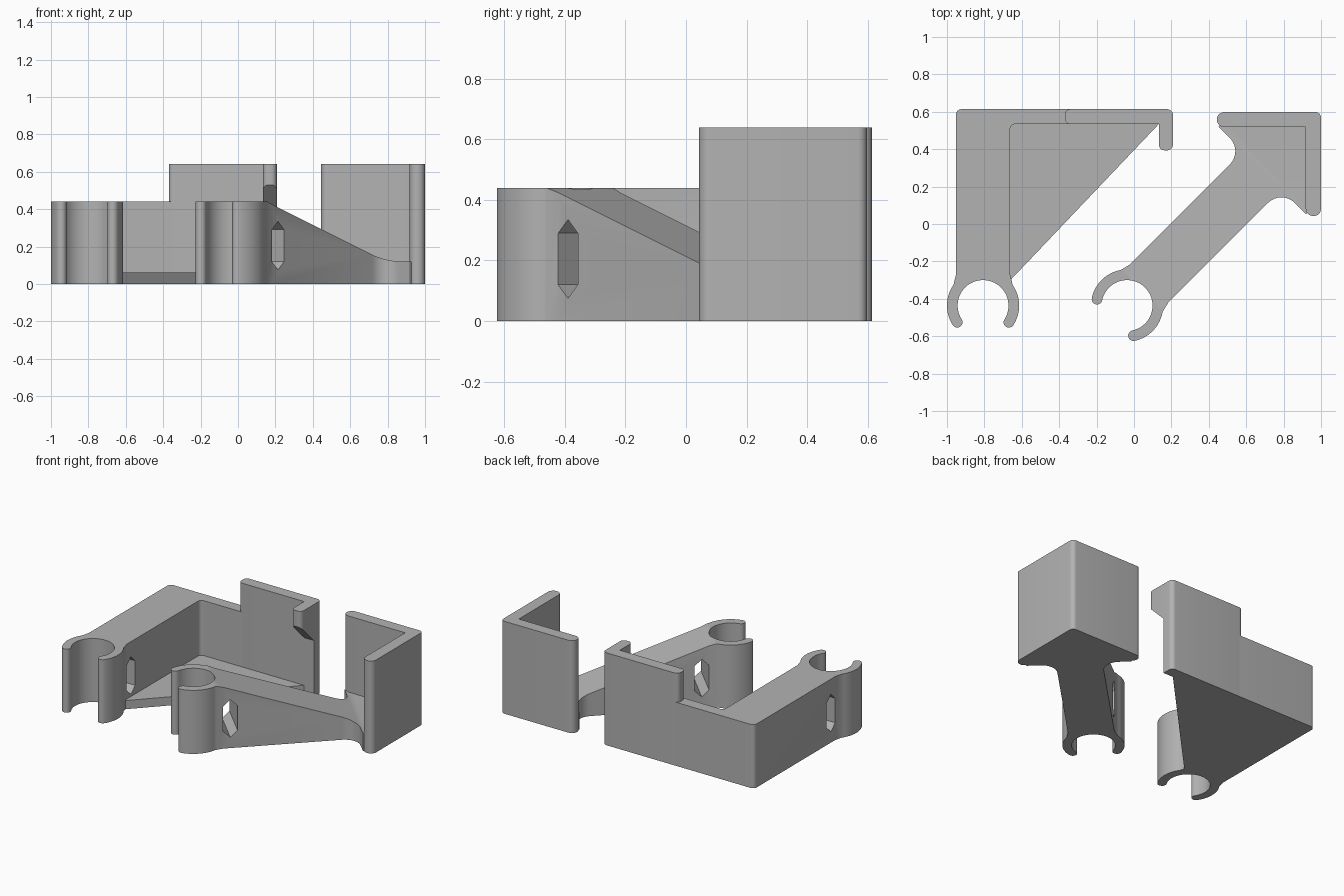
import bpy, bmesh, math
from mathutils import Vector, Matrix

if "Cube" in bpy.data.objects:
    bpy.data.objects.remove(bpy.data.objects["Cube"])

# One matte grey plastic
grey = bpy.data.materials.new("grey_plastic")
grey.use_nodes = True
GREY = (0.45, 0.45, 0.45, 1)
grey.diffuse_color = GREY
grey.node_tree.nodes["Principled BSDF"].inputs["Base Color"].default_value = GREY

OUTER, INNER = 0.193, 0.136   # clip ring radii
HALF = 0.145                  # half width of the arms
LOW, TALL = 0.44, 0.64        # heights of arms and walls
TIP = 33                      # degrees the clip jaws wrap below its centre


def arc(cx, cy, r, a0, a1, n):
    angles = [math.radians(a0 + (a1 - a0) * i / n) for i in range(n + 1)]
    return [Vector((cx + r * math.cos(a), cy + r * math.sin(a))) for a in angles]


def rounded(corners, n=8):
    """Outline from (x, y, radius) corners, each filleted by its radius."""
    pts = [Vector(c[:2]) for c in corners]
    out = []
    for i, c in enumerate(corners):
        p, r = pts[i], c[2]
        if not r:
            out.append(p)
            continue
        u = (pts[i - 1] - p).normalized()
        v = (pts[(i + 1) % len(pts)] - p).normalized()
        half = u.angle(v) / 2
        centre = p + (u + v).normalized() * r / math.sin(half)
        reach = r / math.tan(half)
        a = (p + u * reach - centre).normalized()
        b = (p + v * reach - centre).normalized()
        out += [centre + a.slerp(b, k / n) * r for k in range(n + 1)]
    return out


def clip_outline(arm):
    """Open ring around the origin, with an arm outline leaving along +y."""
    mid, cap = (OUTER + INNER) / 2, (OUTER - INNER) / 2
    left, right = 180 + TIP, -TIP

    def jaw_end(a, start):
        c = arc(0, 0, mid, a, a, 1)[0]
        return arc(c.x, c.y, cap, start, start - 180, 8)[1:-1]

    return (arc(0, 0, OUTER, left, 145, 14) + rounded(arm)
            + arc(0, 0, OUTER, 35, right, 14) + jaw_end(right, right)
            + arc(0, 0, INNER, right, left, 40) + jaw_end(left, left + 180))


def extrude(name, outline, z0, z1, cuts=(), top=None, bottom=None, place=None):
    """Prism from an outline; top and bottom may reshape z as a function of y."""
    bm = bmesh.new()
    base = bm.faces.new([bm.verts.new((p.x, p.y, z0)) for p in outline])
    res = bmesh.ops.extrude_face_region(bm, geom=[base])
    for v in [g for g in res["geom"] if isinstance(g, bmesh.types.BMVert)]:
        v.co.z = z1
    for y in cuts:
        bmesh.ops.bisect_plane(bm, geom=bm.verts[:] + bm.edges[:] + bm.faces[:],
                               plane_co=(0, y, 0), plane_no=(0, 1, 0))
    for v in bm.verts:
        if top and v.co.z > z1 - 0.001:
            v.co.z = top(v.co.y)
        elif bottom and v.co.z < z0 + 0.001:
            v.co.z = bottom(v.co.y)
    bmesh.ops.recalc_face_normals(bm, faces=bm.faces[:])
    mesh = bpy.data.meshes.new(name)
    bm.to_mesh(mesh)
    bm.free()
    if place:
        mesh.transform(place)
    mesh.materials.append(grey)
    obj = bpy.data.objects.new(name, mesh)
    bpy.context.collection.objects.link(obj)
    return obj


def activate(obj):
    bpy.ops.object.select_all(action='DESELECT')
    obj.select_set(True)
    bpy.context.view_layer.objects.active = obj


def cut_tie_slot(obj, place):
    """Pointed slot running across the arm just behind the clip."""
    y, w = 0.21, 0.046
    shape = [Vector(p) for p in ((y, 0.075), (y + w, 0.12), (y + w, 0.29),
                                 (y, 0.335), (y - w, 0.29), (y - w, 0.12))]
    # prism axis z becomes x; outline becomes (y, z)
    turn = Matrix(((0, 0, 1, 0), (1, 0, 0, 0), (0, 1, 0, 0), (0, 0, 0, 1)))
    cutter = extrude("slot_cutter", shape, -0.4, 0.4, place=place @ turn)
    cutter.hide_render = True
    mod = obj.modifiers.new("tie_slot", 'BOOLEAN')
    mod.operation, mod.solver, mod.object = 'DIFFERENCE', 'EXACT', cutter
    activate(obj)
    bpy.ops.object.modifier_apply(modifier=mod.name)
    bpy.data.objects.remove(cutter)


# Straight bracket: clip, arm and low part of the back wall
straight = Matrix.Translation((-0.807, -0.436, 0))
arm = [(-HALF, 0.165, 0), (-HALF, 1.05, 0.03), (0.467, 1.05, 0),
       (0.467, 0.97, 0), (HALF, 0.97, 0.025), (HALF, 0.165, 0)]
straight_arm = extrude("straight_clip_arm", clip_outline(arm), 0, LOW, place=straight)
cut_tie_slot(straight_arm, straight)

# Tall part of the back wall
tall_wall = extrude("tall_back_wall", rounded([
    (-0.37, 0.534, 0.03), (0.208, 0.534, 0), (0.208, 0.614, 0.03),
    (-0.37, 0.614, 0.03)]), 0, TALL)

# Hook lip with a sloping underside
hook = extrude("hook_lip", rounded([
    (0.133, 0.394, 0.03), (0.208, 0.394, 0.03), (0.208, 0.56, 0), (0.133, 0.56, 0)]),
    0.3, TALL, bottom=lambda y: 0.53 - (y - 0.394))

# Thin triangular web joining arm and wall
web = extrude("floor_web", rounded([
    (-0.67, -0.31, 0), (0.143, 0.545, 0), (-0.67, 0.545, 0)]), 0, 0.06)

# Diagonal bracket: clip and arm, sloping down to a low foot
diagonal = Matrix.Translation((-0.037, -0.436, 0)) @ Matrix.Rotation(math.radians(-45), 4, 'Z')
START, SLOPE, FOOT = 0.12, 0.3535, 0.113
side = [(HALF, 0.165, 0), (HALF, 1.022, 0.1), (0.33, 1.022, 0), (0.34, 1.07, 0)]
arm = [(-x, y, r) for x, y, r in side] + [(0, 1.405, 0)] + side[::-1]
diagonal_arm = extrude(
    "diagonal_clip_arm", clip_outline(arm), 0, LOW,
    cuts=(START, START + (LOW - FOOT) / SLOPE),
    top=lambda y: max(FOOT, LOW - SLOPE * max(0, y - START)), place=diagonal)
cut_tie_slot(diagonal_arm, diagonal)

# Corner wall at the end of the diagonal arm
corner_wall = extrude("corner_wall", rounded([
    (0.443, 0.598, 0.039), (1, 0.598, 0.03), (1, 0.043, 0.039),
    (0.918, 0.043, 0.039), (0.918, 0.518, 0), (0.443, 0.518, 0.039)]), 0, TALL)

for obj in (straight_arm, tall_wall, hook, web, diagonal_arm, corner_wall):
    activate(obj)
    bpy.ops.object.shade_smooth_by_angle(angle=math.radians(30))
